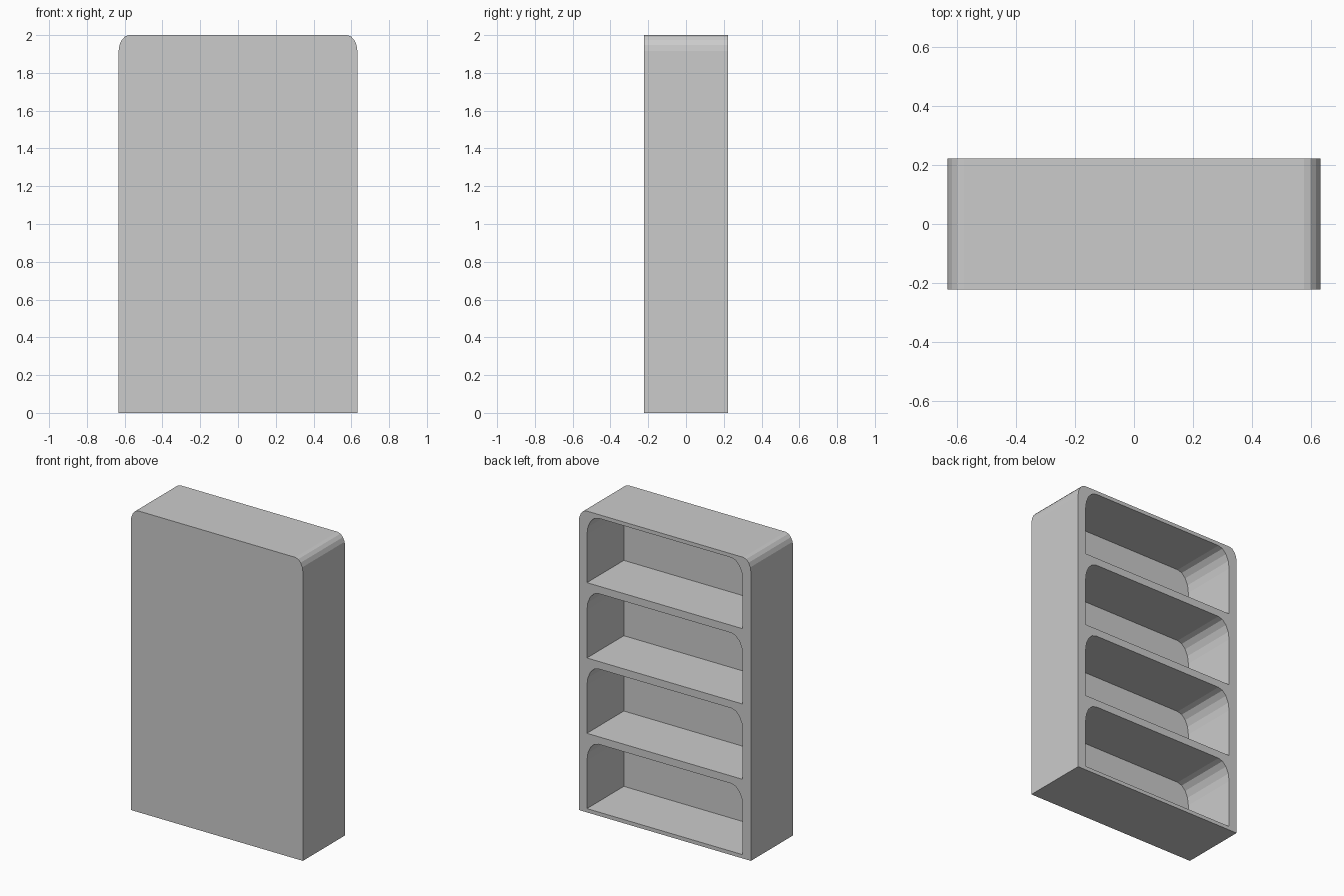
import bpy, bmesh
from math import sin, cos, pi

if "Cube" in bpy.data.objects:
    bpy.data.objects.remove(bpy.data.objects["Cube"])

HALF_W, HALF_D, HEIGHT = 0.632, 0.222, 2.0
SEGMENTS = 4


def arch_profile(half_w, z0, z1, rx, rz):
    """Outline in x/z: square bottom corners, rounded top corners."""
    arc = [(half_w - rx + rx * cos(i * pi / 2 / SEGMENTS),
            z1 - rz + rz * sin(i * pi / 2 / SEGMENTS))
           for i in range(SEGMENTS + 1)]
    right = [(half_w, z0)] + arc
    return right + [(-x, z) for x, z in reversed(right)]


def add_prism(bm, profile, y0, y1):
    """Extrude an x/z outline from y0 to y1."""
    face = bm.faces.new([bm.verts.new((x, y0, z)) for x, z in profile])
    ext = bmesh.ops.extrude_face_region(bm, geom=[face], use_keep_orig=True)
    verts = [g for g in ext["geom"] if isinstance(g, bmesh.types.BMVert)]
    bmesh.ops.translate(bm, verts=verts, vec=(0, y1 - y0, 0))


def finish(bm, name):
    bmesh.ops.recalc_face_normals(bm, faces=bm.faces)
    mesh = bpy.data.meshes.new(name)
    bm.to_mesh(mesh)
    bm.free()
    obj = bpy.data.objects.new(name, mesh)
    bpy.context.collection.objects.link(obj)
    return obj


# Solid cabinet body with rounded top corners
bm = bmesh.new()
add_prism(bm, arch_profile(HALF_W, 0, HEIGHT, 0.056, 0.085), -HALF_D, HALF_D)
cabinet = finish(bm, "bookcase_body")

# Four arched compartments, open towards +y
bm = bmesh.new()
for i in range(4):
    floor = 0.025 + 0.5 * i
    add_prism(bm, arch_profile(0.572, floor, floor + 0.45, 0.085, 0.13),
              -0.165, HALF_D + 0.1)
cutter = finish(bm, "compartment_cutter")
cutter.hide_render = True
cutter.display_type = 'WIRE'

# Hollow out the shelves
cut = cabinet.modifiers.new("compartments", 'BOOLEAN')
cut.operation = 'DIFFERENCE'
cut.solver = 'EXACT'
cut.object = cutter
